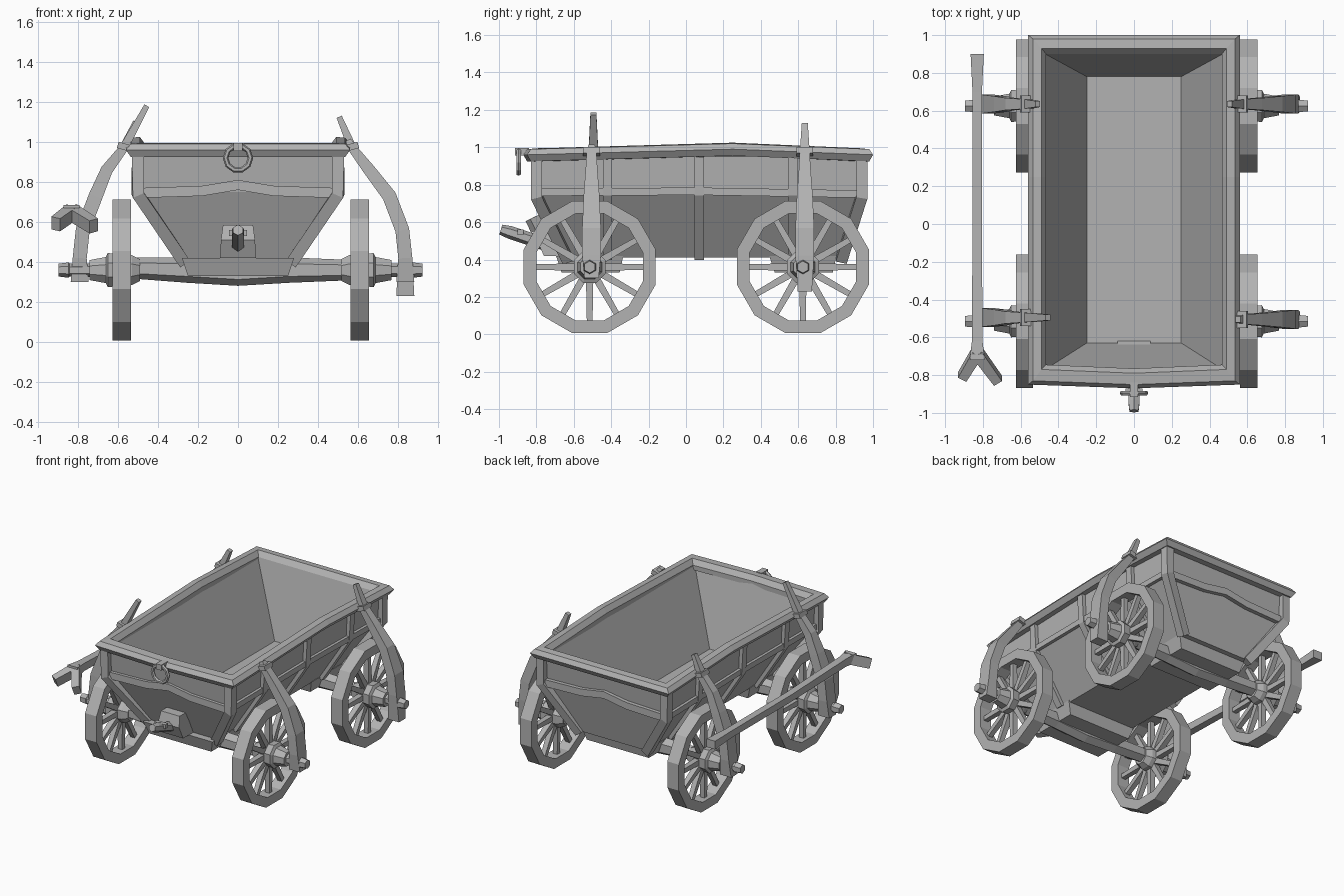
import bpy, bmesh, math
from mathutils import Vector

cube = bpy.data.objects.get("Cube")
if cube:
    bpy.data.objects.remove(cube, do_unlink=True)

wood = bpy.data.materials.new("grey wood")
wood.use_nodes = True
GREY = (0.45, 0.45, 0.45, 1)
wood.diffuse_color = GREY
wood.node_tree.nodes["Principled BSDF"].inputs["Base Color"].default_value = GREY


def loft(name, rings, caps=True, loop=False):
    """Skin a series of equal rings; cap the ends or join last to first."""
    bm = bmesh.new()
    rows = [[bm.verts.new(p) for p in ring] for ring in rings]
    pairs = list(zip(rows, rows[1:])) + ([(rows[-1], rows[0])] if loop else [])
    n = len(rows[0])
    for a, b in pairs:
        for i in range(n):
            j = (i + 1) % n
            bm.faces.new((a[i], a[j], b[j], b[i]))
    if caps and not loop:
        bm.faces.new(rows[0])
        bm.faces.new(rows[-1])
    bmesh.ops.recalc_face_normals(bm, faces=bm.faces)
    mesh = bpy.data.meshes.new(name)
    bm.to_mesh(mesh)
    bm.free()
    mesh.materials.append(wood)
    obj = bpy.data.objects.new(name, mesh)
    bpy.context.collection.objects.link(obj)
    return obj


def bar(name, pts, sizes, sides=4, ref=(0, 1, 0), loop=False):
    """Sweep a section along points; sizes are half widths along ref and across it."""
    pts = [Vector(p) for p in pts]
    if len(sizes) == 1:
        sizes = sizes * len(pts)
    rings, n = [], len(pts)
    grow = 1 / math.cos(math.pi / sides)
    for i, (p, (a, b)) in enumerate(zip(pts, sizes)):
        before = pts[i - 1] if loop or i else p
        after = pts[(i + 1) % n] if loop or i < n - 1 else p
        t = (after - before).normalized()
        v = t.cross(Vector(ref)).normalized()
        u = v.cross(t)
        angles = [math.tau * (k + 0.5) / sides for k in range(sides)]
        rings.append([p + (u * a * math.cos(q) + v * b * math.sin(q)) * grow
                      for q in angles])
    return loft(name, rings, loop=loop)


def box(name, lo, hi):
    x, y = (lo[0] + hi[0]) / 2, (lo[1] + hi[1]) / 2
    return bar(name, [(x, y, lo[2]), (x, y, hi[2])],
               [((hi[1] - lo[1]) / 2, (hi[0] - lo[0]) / 2)])


def rect(x, y0, y1, z):
    return [(-x, y0, z), (x, y0, z), (x, y1, z), (-x, y1, z)]


def bowed(x, y0, y1, z, rise=0.03):
    """Rectangle with bowed ends and a raised middle on the long sides."""
    ym = 0.25
    return [(-x, y0 + 0.02, z), (0, y0, z), (x, y0 + 0.02, z), (x, ym, z + rise),
            (x, y1, z), (0, y1, z), (-x, y1, z), (-x, ym, z + rise)]


# Hollow tapered tub
loft("tub", [rect(0.27, -0.64, 0.84, 0.41), rect(0.49, -0.78, 0.92, 0.75),
             rect(0.50, -0.80, 0.94, 0.95), rect(0.47, -0.77, 0.90, 0.96),
             rect(0.25, -0.63, 0.78, 0.45)])

# Rounded rim around the top
loft("tub_rim", [bowed(0.535, -0.85, 0.98, 0.925), bowed(0.56, -0.87, 1.0, 0.96),
                 bowed(0.535, -0.85, 0.98, 0.99), bowed(0.49, -0.79, 0.93, 0.995),
                 bowed(0.465, -0.765, 0.90, 0.96), bowed(0.465, -0.765, 0.90, 0.925)],
     loop=True)

# Corner posts, side posts and waist battens
for sx in (-1, 1):
    for end, top, low in (("front", -0.80, -0.63), ("rear", 0.94, 0.83)):
        bar("corner_post_" + end, [(sx * 0.50, top, 0.94), (sx * 0.50, top, 0.74),
                                   (sx * 0.27, low, 0.40)], [(0.03, 0.03)])
    for y in (-0.42, 0.07, 0.57):
        bar("side_post", [(sx * 0.505, y, 0.95), (sx * 0.495, y, 0.75),
                          (sx * 0.275, y, 0.41)], [(0.025, 0.022)])
    bar("side_batten", [(sx * 0.50, -0.79, 0.76), (sx * 0.50, 0.07, 0.765),
                        (sx * 0.50, 0.93, 0.75)], [(0.02, 0.012)], ref=(0, 0, 1))
for end, y in (("front", -0.79), ("rear", 0.935)):
    bar("waist_batten_" + end, [(-0.49, y, 0.745), (-0.18, y, 0.755), (0, y, 0.785),
                                (0.18, y, 0.755), (0.49, y, 0.745)],
        [(0.015, 0.025)])

# Running gear
FRONT, REAR, HUB_Z = -0.515, 0.625, 0.36


def wheel(name, x, y):
    def ring(dx, r):
        return [(x + dx, y + r * math.cos(math.tau * (k + 0.5) / 12),
                 HUB_Z + r * math.sin(math.tau * (k + 0.5) / 12)) for k in range(12)]
    loft(name + "_rim", [ring(-0.046, 0.365), ring(0.046, 0.365),
                         ring(0.046, 0.295), ring(-0.046, 0.295)], loop=True)
    for k in range(12):
        q = math.tau * k / 12
        c, s = math.cos(q), math.sin(q)
        bar(name + "_spoke", [(x, y + r * c, HUB_Z + r * s) for r in (0.04, 0.31)],
            [(0.022, 0.02), (0.016, 0.015)], ref=(1, 0, 0))
    side = 1 if x > 0 else -1
    bar(name + "_hub", [(x + side * d, y, HUB_Z) for d in (-0.09, -0.05, 0.07, 0.08, 0.16)],
        [(r, r) for r in (0.055, 0.075, 0.085, 0.065, 0.05)], sides=8)
    bar(name + "_axle_end", [(x + side * d, y, HUB_Z) for d in (0.1, 0.26, 0.265, 0.315)],
        [(r, r) for r in (0.03, 0.028, 0.033, 0.028)], sides=6)


for end, y in (("front", FRONT), ("rear", REAR)):
    wheel(end + "_wheel_left", 0.607, y)
    wheel(end + "_wheel_right", -0.58, y)
    bar(end + "_axle", [(-0.53, y, 0.37), (-0.25, y, 0.36), (0, y, 0.345),
                        (0.25, y, 0.36), (0.53, y, 0.36)],
        [(0.045, h) for h in (0.045, 0.055, 0.055, 0.055, 0.045)], sides=6)
    loft(end + "_bolster", [rect(0.25, y - 0.15, y + 0.16, 0.33),
                            rect(0.28, y - 0.18, y + 0.18, 0.42)])


# Curved stanchions from axle ends over the rim
def stanchion(name, side, y, foot_x, foot_z, tip):
    path = [(foot_x, foot_z), (foot_x, 0.42), (foot_x - 0.015, 0.56),
            (foot_x - 0.08, 0.73), (0.655, 0.86), (0.57, 0.97), tip]
    halves = [(0.038, 0.045), (0.05, 0.035), (0.05, 0.035), (0.042, 0.035),
              (0.032, 0.03), (0.026, 0.022), (0.016, 0.014)]
    bar(name, [(side * px, y, pz) for px, pz in path], halves)
    bar(name + "_clip", [(side * 0.53, y, 0.965), (side * 0.60, y, 0.985)],
        [(0.045, 0.016)])


stanchion("front_stanchion_left", 1, FRONT + 0.01, 0.835, 0.30, (0.55, 1.01))
stanchion("rear_stanchion_left", 1, REAR + 0.01, 0.835, 0.23, (0.505, 1.125))
stanchion("front_stanchion_right", -1, FRONT + 0.02, 0.79, 0.30, (0.455, 1.18))
stanchion("rear_stanchion_right", -1, REAR + 0.01, 0.79, 0.30, (0.51, 1.10))

# Forked pole slung along the right side
bar("side_pole", [(-0.83, 0.90, 0.63), (-0.83, 0.70, 0.63), (-0.83, 0.0, 0.63),
                  (-0.83, -0.62, 0.65), (-0.83, -0.72, 0.65)],
    [(0.035, 0.03), (0.025, 0.025), (0.025, 0.025), (0.028, 0.028), (0.04, 0.035)],
    ref=(1, 0, 0))
for tip in ((-0.91, -0.81, 0.59), (-0.72, -0.83, 0.58)):
    bar("pole_fork", [(-0.83, -0.68, 0.65), tip], [(0.03, 0.035), (0.025, 0.035)],
        ref=(1, 0, 0))

# Drawbar socket, stub and pin
loft("drawbar_socket", [rect(0.09, -0.76, -0.60, 0.42), rect(0.085, -0.80, -0.66, 0.51),
                        rect(0.075, -0.78, -0.68, 0.585)])
bar("drawbar", [(0, -0.66, 0.45), (0, -0.94, 0.545), (0, -0.99, 0.56)],
    [(0.03, 0.03), (0.03, 0.03), (0.024, 0.024)], sides=6, ref=(1, 0, 0))
box("drawbar_pin", (-0.045, -0.90, 0.53), (0.045, -0.87, 0.56))

# Hanging ring and its staple
bar("front_ring", [(0.062 * math.cos(math.tau * k / 10), -0.895,
                    0.92 + 0.062 * math.sin(math.tau * k / 10)) for k in range(10)],
    [(0.012, 0.012)], sides=6, loop=True)
box("ring_staple", (-0.022, -0.915, 0.955), (0.022, -0.84, 0.995))
